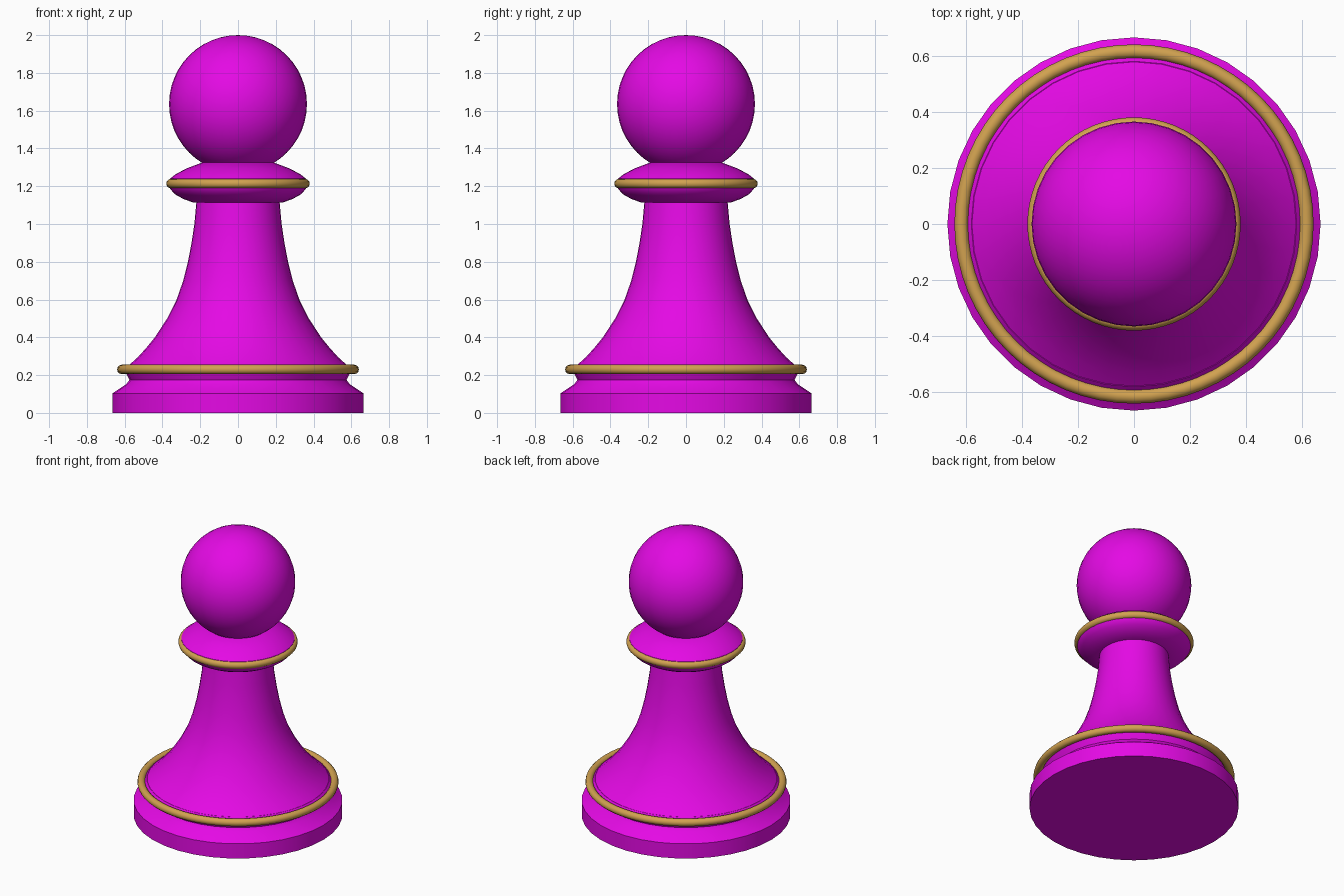
import bpy
import bmesh
import math

if "Cube" in bpy.data.objects:
    bpy.data.objects.remove(bpy.data.objects["Cube"], do_unlink=True)


def make_material(name, colour):
    mat = bpy.data.materials.new(name)
    mat.use_nodes = True
    mat.diffuse_color = colour
    mat.node_tree.nodes["Principled BSDF"].inputs["Base Color"].default_value = colour
    return mat


magenta = make_material("magenta", (0.78, 0.003, 0.78, 1))
gold = make_material("gold", (0.64, 0.36, 0.08, 1))


def finish(obj, name, mat, angle=30):
    obj.name = name
    obj.data.materials.append(mat)
    bpy.ops.object.select_all(action='DESELECT')
    obj.select_set(True)
    bpy.context.view_layer.objects.active = obj
    bpy.ops.object.shade_smooth_by_angle(angle=math.radians(angle))


def lathe(name, profile, mat, sides=36, angle=30):
    """Spin a (radius, height) profile about z and cap both ends."""
    bm = bmesh.new()
    rings = []
    for r, z in profile:
        rings.append([bm.verts.new((r * math.cos(math.tau * i / sides),
                                    r * math.sin(math.tau * i / sides), z))
                      for i in range(sides)])
    for low, high in zip(rings, rings[1:]):
        for i in range(sides):
            j = (i + 1) % sides
            bm.faces.new((low[i], low[j], high[j], high[i]))
    bm.faces.new(rings[0][::-1])
    bm.faces.new(rings[-1])
    mesh = bpy.data.meshes.new(name)
    bm.to_mesh(mesh)
    bm.free()
    obj = bpy.data.objects.new(name, mesh)
    bpy.context.collection.objects.link(obj)
    finish(obj, name, mat, angle)


def ring(name, radius, z):
    bpy.ops.mesh.primitive_torus_add(major_radius=radius, minor_radius=0.025,
                                     major_segments=64, minor_segments=12,
                                     location=(0, 0, z))
    finish(bpy.context.object, name, gold, 60)


# Stepped foot with a narrow groove under the gold ring
lathe("base", [(0.665, 0), (0.665, 0.103), (0.59, 0.153), (0.575, 0.175),
               (0.59, 0.205), (0.60, 0.23), (0.58, 0.252)], magenta)

# Flared stem
lathe("stem", [(0.58, 0.25), (0.53, 0.295), (0.485, 0.345), (0.44, 0.4),
               (0.375, 0.5), (0.325, 0.6), (0.29, 0.7), (0.265, 0.8),
               (0.246, 0.9), (0.231, 1.0), (0.219, 1.13)], magenta)

# Lens-shaped collar
lathe("collar", [(0.235, 1.113), (0.29, 1.133), (0.335, 1.158), (0.36, 1.187),
                 (0.368, 1.212), (0.36, 1.24), (0.33, 1.264),
                 (0.27, 1.295), (0.19, 1.325)], magenta)

# Gold trim
ring("base_ring", 0.615, 0.23)
ring("collar_ring", 0.355, 1.214)

# Round head
bpy.ops.mesh.primitive_uv_sphere_add(segments=36, ring_count=24, radius=0.365,
                                     location=(0, 0, 1.635))
finish(bpy.context.object, "head", magenta)
